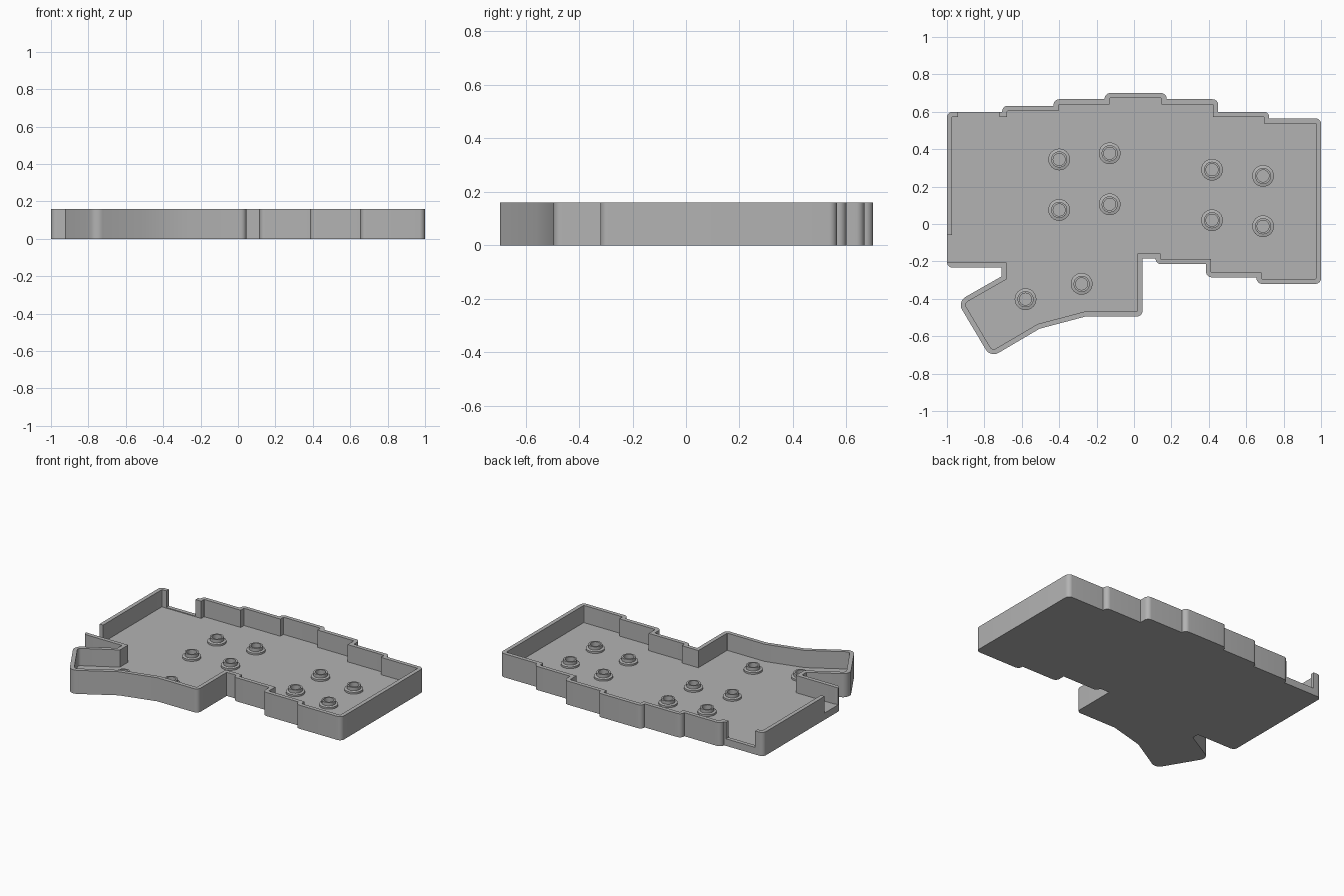
import bpy, bmesh, math
from mathutils import Vector

HEIGHT, FLOOR, WALL = 0.16, 0.043, 0.027

cube = bpy.data.objects.get("Cube")
if cube:
    bpy.data.objects.remove(cube, do_unlink=True)

grey = bpy.data.materials.new("grey_plastic")
grey.use_nodes = True
grey.diffuse_color = (0.45, 0.45, 0.45, 1)
grey.node_tree.nodes["Principled BSDF"].inputs["Base Color"].default_value = grey.diffuse_color

# Outer outline, clockwise from the back right corner
OUTLINE = [Vector(p) for p in (
    (-1, 0.6), (-0.705, 0.6), (-0.705, 0.632), (-0.43, 0.632), (-0.43, 0.667),
    (-0.157, 0.667), (-0.157, 0.7), (0.175, 0.7), (0.175, 0.667), (0.45, 0.667),
    (0.45, 0.6), (0.723, 0.6), (0.723, 0.565), (1, 0.565),
    (1, -0.32), (0.655, -0.32), (0.655, -0.285), (0.385, -0.285), (0.385, -0.215),
    (0.115, -0.215), (0.115, -0.185), (0.045, -0.185), (0.045, -0.495),
    (-0.26, -0.495), (-0.505, -0.56), (-0.767, -0.714), (-0.945, -0.415),
    (-0.708, -0.28), (-0.708, -0.233), (-1, -0.233))]


def neighbours(points):
    n = len(points)
    for i, p in enumerate(points):
        a = (p - points[i - 1]).normalized()
        b = (points[(i + 1) % n] - p).normalized()
        yield p, a, b, a.x * b.y - a.y * b.x


def inset(points, dist):
    """Mitred offset towards the inside of a clockwise outline."""
    result = []
    for p, a, b, turn in neighbours(points):
        na, nb = Vector((a.y, -a.x)), Vector((b.y, -b.x))
        result.append(p + (na + nb) * dist / (1 + na.dot(nb)))
    return result


def rounded(points, small, large):
    """Round the convex corners, with a larger radius on the slanted wing."""
    result = []
    for p, a, b, turn in neighbours(points):
        r = large if p.y < -0.4 and p.x < -0.7 else small
        if turn > -0.5 or r <= 0:
            result.append(p)
            continue
        na, nb = Vector((a.y, -a.x)), Vector((b.y, -b.x))
        centre = p + (na + nb) * r / (1 + na.dot(nb))
        sweep = math.atan2(turn, a.dot(b))
        start = math.atan2(-na.y, -na.x)
        for k in range(9):
            t = start + sweep * k / 8
            result.append(centre + Vector((math.cos(t), math.sin(t))) * r)
    return result


def prism(name, points, z0, z1):
    bm = bmesh.new()
    base = bm.faces.new([bm.verts.new((p[0], p[1], z0)) for p in points])
    top = bmesh.ops.extrude_face_region(bm, geom=[base])["geom"]
    bmesh.ops.translate(bm, vec=(0, 0, z1 - z0),
                        verts=[v for v in top if isinstance(v, bmesh.types.BMVert)])
    bmesh.ops.recalc_face_normals(bm, faces=bm.faces)
    return finish(name, bm)


def finish(name, bm):
    mesh = bpy.data.meshes.new(name)
    bm.to_mesh(mesh)
    bm.free()
    mesh.materials.append(grey)
    obj = bpy.data.objects.new(name, mesh)
    bpy.context.collection.objects.link(obj)
    return obj


def activate(obj):
    bpy.ops.object.select_all(action="DESELECT")
    obj.select_set(True)
    bpy.context.view_layer.objects.active = obj


def carve(obj, cutter):
    cutter.hide_render = True
    mod = obj.modifiers.new("cut", "BOOLEAN")
    mod.operation, mod.solver, mod.object = "DIFFERENCE", "EXACT", cutter
    activate(obj)
    bpy.ops.object.modifier_apply(modifier=mod.name)
    bpy.data.objects.remove(cutter, do_unlink=True)


def box(name, x0, x1, y0, y1, z0):
    return prism(name, [(x0, y0), (x1, y0), (x1, y1), (x0, y1)], z0, HEIGHT + 0.1)


# Tray with hollow inside, and openings in the back wall and side wall
tray = prism("case_tray", rounded(OUTLINE, 0.03, 0.05), 0, HEIGHT)
cavity = rounded(inset(OUTLINE, WALL), 0.005, 0.022)
carve(tray, prism("cavity_cutter", cavity, FLOOR, HEIGHT + 0.1))
carve(tray, box("back_opening_cutter", -0.94, -0.72, 0.55, 0.65, FLOOR + 0.005))
carve(tray, box("side_opening_cutter", -1.05, -0.96, -0.205, -0.058, FLOOR + 0.003))
activate(tray)
bpy.ops.object.shade_smooth_by_angle(angle=math.radians(30))

# Flanged screw bosses, lathed from a half profile of radius and height
PROFILE = ((0.058, -0.005), (0.058, 0.012), (0.043, 0.016), (0.043, 0.038),
           (0.032, 0.038), (0.032, 0.004), (0, 0.004))
BOSSES = ((-0.4, 0.345), (-0.13, 0.378), (-0.4, 0.075), (-0.13, 0.105),
          (0.417, 0.29), (0.69, 0.257), (0.417, 0.02), (0.69, -0.012),
          (-0.28, -0.32), (-0.58, -0.402))
for i, (x, y) in enumerate(BOSSES):
    bm = bmesh.new()
    verts = [bm.verts.new((r, 0, z)) for r, z in PROFILE]
    edges = [bm.edges.new(pair) for pair in zip(verts, verts[1:])]
    bmesh.ops.spin(bm, geom=verts + edges, cent=(0, 0, 0), axis=(0, 0, 1),
                   angle=math.tau, steps=32)
    bmesh.ops.remove_doubles(bm, verts=bm.verts, dist=0.0001)
    bmesh.ops.recalc_face_normals(bm, faces=bm.faces)
    # Make the top rim face upward
    rim = max(bm.faces, key=lambda f: f.calc_center_median().z)
    if rim.normal.z < 0:
        bmesh.ops.reverse_faces(bm, faces=bm.faces)
    boss = finish(f"screw_boss_{i + 1}", bm)
    boss.location = (x, y, FLOOR)
    activate(boss)
    bpy.ops.object.shade_smooth_by_angle(angle=math.radians(30))
